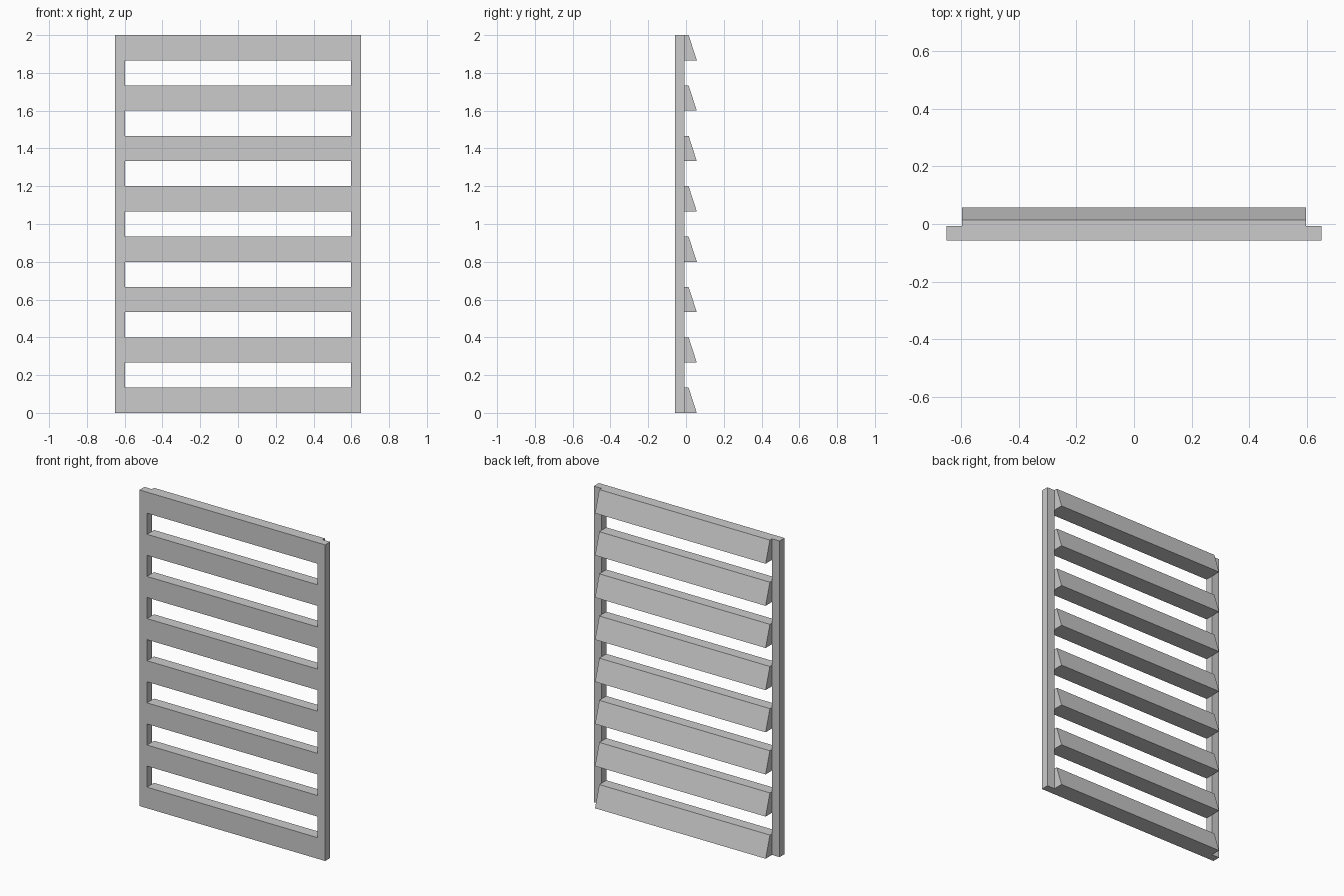
import bpy

if "Cube" in bpy.data.objects:
    bpy.data.objects.remove(bpy.data.objects["Cube"])

UNIT = 2.0 / 15          # slat height and gap height
COUNT = 8
W, INNER = 0.65, 0.597   # half width, half opening
FRONT, STILE_BACK = -0.057, -0.007
TOP_BACK, LIP = 0.014, 0.057


def prism(name, profile, x0, x1):
    """Extrude a (y, z) profile along x."""
    n = len(profile)
    verts = [(x, y, z) for x in (x0, x1) for y, z in profile]
    faces = [tuple(reversed(range(n))), tuple(range(n, 2 * n))]
    faces += [(i, (i + 1) % n, n + (i + 1) % n, n + i) for i in range(n)]
    mesh = bpy.data.meshes.new(name)
    mesh.from_pydata(verts, [], faces)
    mesh.update()
    obj = bpy.data.objects.new(name, mesh)
    bpy.context.collection.objects.link(obj)
    return obj


# Upright side stiles
stile = [(FRONT, 0), (STILE_BACK, 0), (STILE_BACK, 2), (FRONT, 2)]
prism("stile_left", stile, -W, -INNER)
prism("stile_right", stile, INNER, W)

# Wedge-shaped louvre slats, flush at the front and sloping at the back
for i in range(COUNT):
    z = 2 * i * UNIT
    slat = [(FRONT, z), (LIP, z), (TOP_BACK, z + UNIT), (FRONT, z + UNIT)]
    prism(f"slat_{i + 1}", slat, -INNER, INNER)
